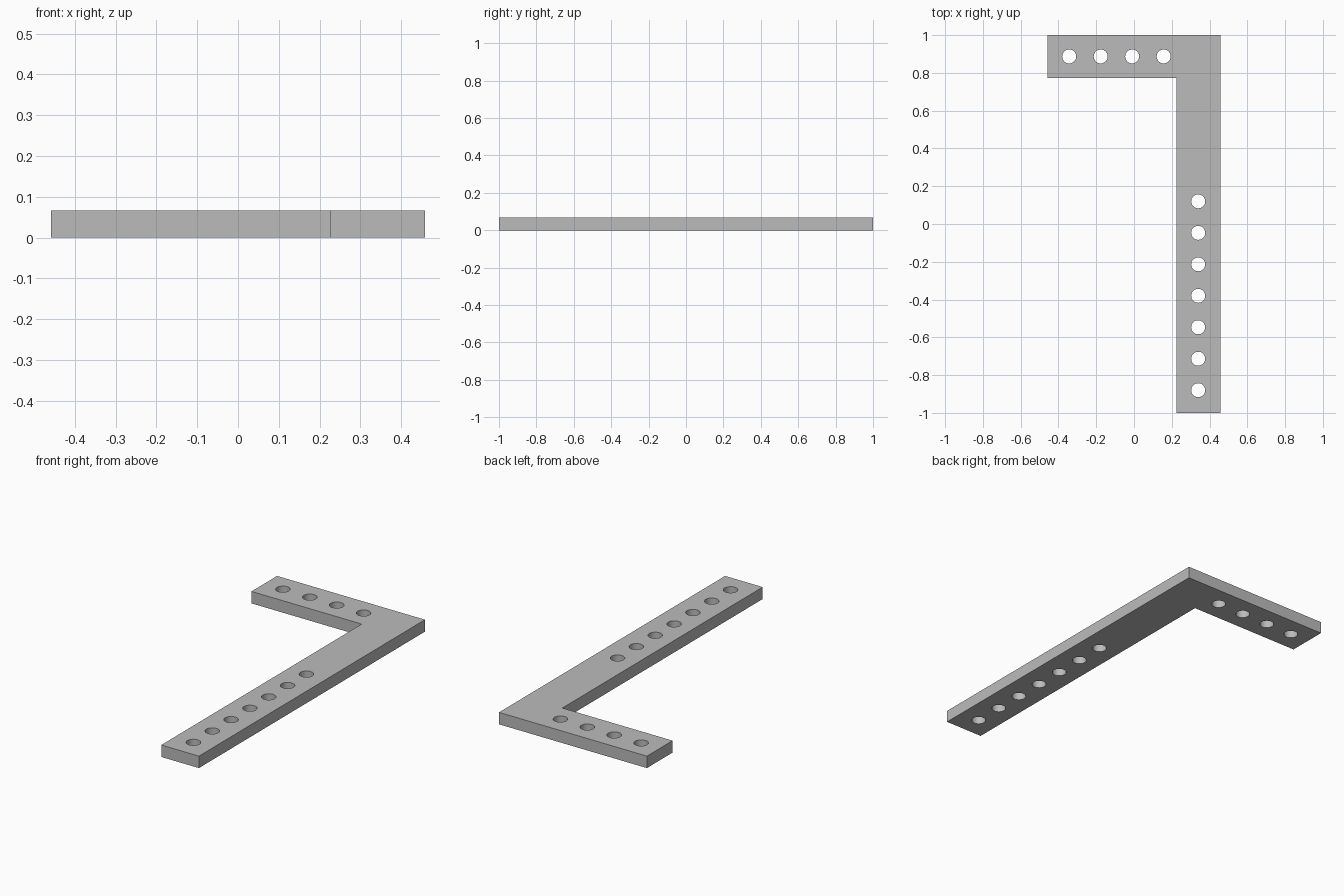
import bpy
import bmesh
from mathutils import Matrix

THICK = 0.067
PITCH = 1 / 6
HOLE_RADIUS = 0.037

cube = bpy.data.objects.get("Cube")
if cube:
    bpy.data.objects.remove(cube, do_unlink=True)

# Plain grey metal
grey = bpy.data.materials.new("grey metal")
grey.use_nodes = True
colour = (0.5, 0.5, 0.5, 1)
grey.diffuse_color = colour
grey.node_tree.nodes["Principled BSDF"].inputs["Base Color"].default_value = colour


def add_object(name, bm):
    mesh = bpy.data.meshes.new(name)
    bmesh.ops.recalc_face_normals(bm, faces=bm.faces)
    bm.to_mesh(mesh)
    bm.free()
    mesh.materials.append(grey)
    obj = bpy.data.objects.new(name, mesh)
    bpy.context.collection.objects.link(obj)
    return obj


# L-shaped bracket: outline extruded upward
outline = [(0.458, -1), (0.458, 1), (-0.458, 1),
           (-0.458, 0.773), (0.225, 0.773), (0.225, -1)]
bm = bmesh.new()
face = bm.faces.new([bm.verts.new((x, y, 0)) for x, y in outline])
top = bmesh.ops.extrude_face_region(bm, geom=[face])["geom"]
bmesh.ops.translate(bm, vec=(0, 0, THICK),
                    verts=[v for v in top if isinstance(v, bmesh.types.BMVert)])
bracket = add_object("bracket", bm)

# Hole cutters: seven along the long arm, four along the short arm
centres = [(0.34, -0.88 + i * PITCH) for i in range(7)]
centres += [(-0.343 + i * PITCH, 0.887) for i in range(4)]
bm = bmesh.new()
for x, y in centres:
    bmesh.ops.create_cone(bm, cap_ends=True, segments=32, radius1=HOLE_RADIUS,
                          radius2=HOLE_RADIUS, depth=THICK * 3,
                          matrix=Matrix.Translation((x, y, THICK / 2)))
cutters = add_object("hole_cutters", bm)
cutters.hide_render = True

# Drill the holes, then remove the cutters
drill = bracket.modifiers.new("drill_holes", 'BOOLEAN')
drill.operation = 'DIFFERENCE'
drill.solver = 'EXACT'
drill.object = cutters
bpy.ops.object.select_all(action='DESELECT')
bracket.select_set(True)
bpy.context.view_layer.objects.active = bracket
bpy.ops.object.modifier_apply(modifier=drill.name)
bpy.data.objects.remove(cutters, do_unlink=True)

# Smooth hole walls with crisp rims
bpy.ops.object.shade_smooth_by_angle()
